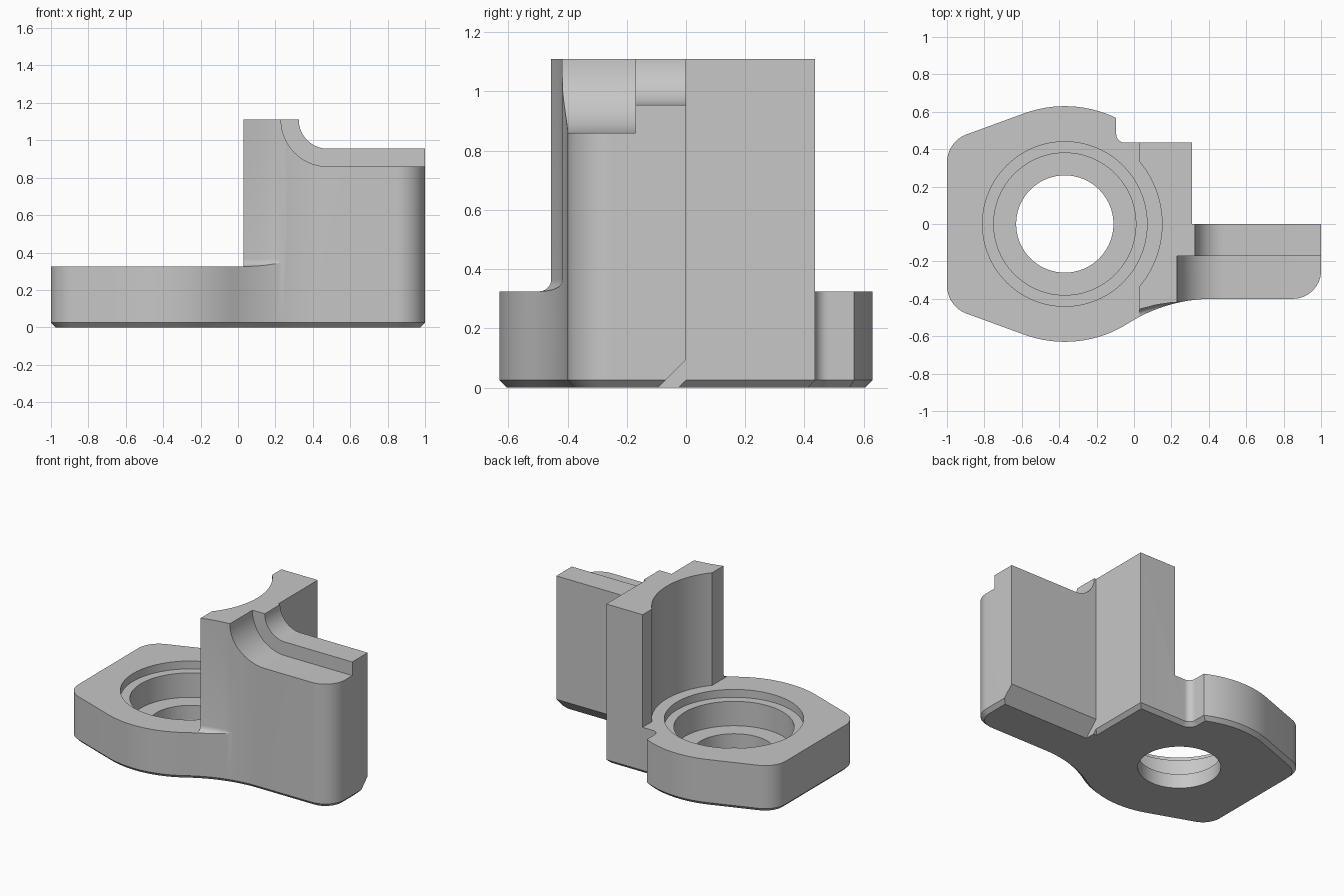
import bpy, bmesh
from math import cos, sin, radians, pi
from mathutils import Vector, Matrix

cube = bpy.data.objects.get("Cube")
if cube:
    bpy.data.objects.remove(cube, do_unlink=True)

PLATE_TOP, TOP, BORE_X = 0.325, 1.11, -0.37


def arc(cx, cy, r, a0, a1, n=16):
    step = radians(a1 - a0) / n
    return [(cx + r * cos(radians(a0) + step * i), cy + r * sin(radians(a0) + step * i))
            for i in range(n + 1)]


def rounded(prev, corner, nxt, r, n=10):
    """Points that round off a corner with radius r."""
    c = Vector(corner)
    u, v = (Vector(prev) - c).normalized(), (Vector(nxt) - c).normalized()
    half = u.angle(v) / 2
    centre = c + (u + v).normalized() * (r / sin(half))
    a = c + u * (u.dot(centre - c)) - centre
    b = c + v * (v.dot(centre - c)) - centre
    return [tuple(centre + a.lerp(b, i / n).normalized() * r) for i in range(n + 1)]


def prism(name, outline, low, high, matrix=Matrix(), chamfer=0.0, fillet_edges=0, fillet=0.0):
    """Extrude an outline; optionally chamfer the bottom or round its first edges."""
    bm = bmesh.new()
    verts = [bm.verts.new((x, y, low)) for x, y in outline]
    base = bm.faces.new(verts)
    grown = bmesh.ops.extrude_face_region(bm, geom=[base], use_keep_orig=True)["geom"]
    for v in grown:
        if isinstance(v, bmesh.types.BMVert):
            v.co.z = high
    bmesh.ops.recalc_face_normals(bm, faces=bm.faces)
    if chamfer:
        bmesh.ops.inset_region(bm, faces=[base], thickness=chamfer, use_even_offset=True)
        inner = set(base.verts)
        for v in bm.verts:
            if v not in inner and v.co.z < low + chamfer / 2:
                v.co.z += chamfer
    if fillet_edges:
        edges = [bm.edges.get((verts[i], verts[i + 1])) for i in range(fillet_edges)]
        bmesh.ops.bevel(bm, geom=edges, offset=fillet, segments=5, profile=0.5,
                        affect="EDGES")
    bm.transform(matrix)
    bmesh.ops.recalc_face_normals(bm, faces=bm.faces)
    mesh = bpy.data.meshes.new(name)
    bm.to_mesh(mesh)
    bm.free()
    ob = bpy.data.objects.new(name, mesh)
    bpy.context.collection.objects.link(ob)
    return ob


# Full outline of the bracket, counter-clockwise
left_back, left_front = (-1, 0.441), (-1, -0.441)
outline = rounded(left_back, left_front, (-0.585, -0.592), 0.16)
outline += arc(BORE_X, 0, 0.63, 250, 302.5)
outline += arc(0.42, -1.2415, 0.8415, 122.5, 90)[1:]
outline += rounded((0.5, -0.4), (1, -0.4), (1, 0), 0.15)
outline += [(1, 0), (0.31, 0), (0.31, 0.435)]
outline += rounded((0.31, 0.435), (-0.095, 0.435), (-0.095, 0.6), 0.045, 8)
outline += arc(BORE_X, 0, 0.63, 64.2, 110)
outline += rounded((-0.585, 0.592), left_back, left_front, 0.16)
bracket = prism("bracket", outline, 0, TOP, chamfer=0.025)

cutters = []


def cut(*args, **kw):
    cutters.append(prism(*args, **kw))


# Space above the flange
cut("flange_cutter", [(-2, -1), (0.03, -1), (0.03, 1), (-2, 1)], PLATE_TOP, 2)

# Filleted front side of the upright
front = [(-0.07, -0.48), (0.03, -0.455), (0.12, -0.432), (0.2, -0.42), (0.27, -0.416)]
cut("front_cutter", front + [(0.27, -0.8), (-0.07, -0.8)], PLATE_TOP, 2,
    fillet_edges=4, fillet=0.04)

# Stepped bore and the clearance hollow in the upright
for name, radius, low in (("hole", 0.26, -1), ("bore", 0.38, 0.1),
                          ("counterbore", 0.44, 0.27), ("clearance", 0.52, PLATE_TOP)):
    cut(name + "_cutter", arc(BORE_X, 0, radius, 0, 360, 96)[:-1], low, 2)

# Two curved steps on top of the arm, drawn in xz and extruded along y
upright = Matrix.Rotation(pi / 2, 4, "X")
for name, radius, low, high in (("ridge", 0.155, -0.2, 0.3), ("shelf", 0.25, 0.17, 0.9)):
    profile = arc(0.48, TOP, radius, 180, 270, 20)
    profile += [(2, TOP - radius), (2, 2), (0.48 - radius, 2)]
    cut(name + "_cutter", profile, low, high, upright)

# Large chamfer under the back of the arm, drawn in yz and extruded along x
along_x = Matrix(((0, 0, 1, 0), (1, 0, 0, 0), (0, 1, 0, 0), (0, 0, 0, 1)))
cut("chamfer_cutter", [(-0.15, -0.055), (0.1, -0.055), (0.1, 0.195)], 0.31, 1.2, along_x)

# Apply the cuts
bpy.context.view_layer.objects.active = bracket
for cutter in cutters:
    mod = bracket.modifiers.new(cutter.name, "BOOLEAN")
    mod.operation, mod.solver, mod.object = "DIFFERENCE", "EXACT", cutter
    bpy.ops.object.modifier_apply(modifier=mod.name)
    bpy.data.objects.remove(cutter, do_unlink=True)

# Material and shading
grey = bpy.data.materials.new("plain_grey")
grey.use_nodes = True
colour = (0.57, 0.57, 0.57, 1)
grey.diffuse_color = colour
grey.node_tree.nodes["Principled BSDF"].inputs["Base Color"].default_value = colour
bracket.data.materials.clear()
bracket.data.materials.append(grey)
bpy.ops.object.select_all(action="DESELECT")
bracket.select_set(True)
bpy.ops.object.shade_smooth_by_angle(angle=radians(25))
